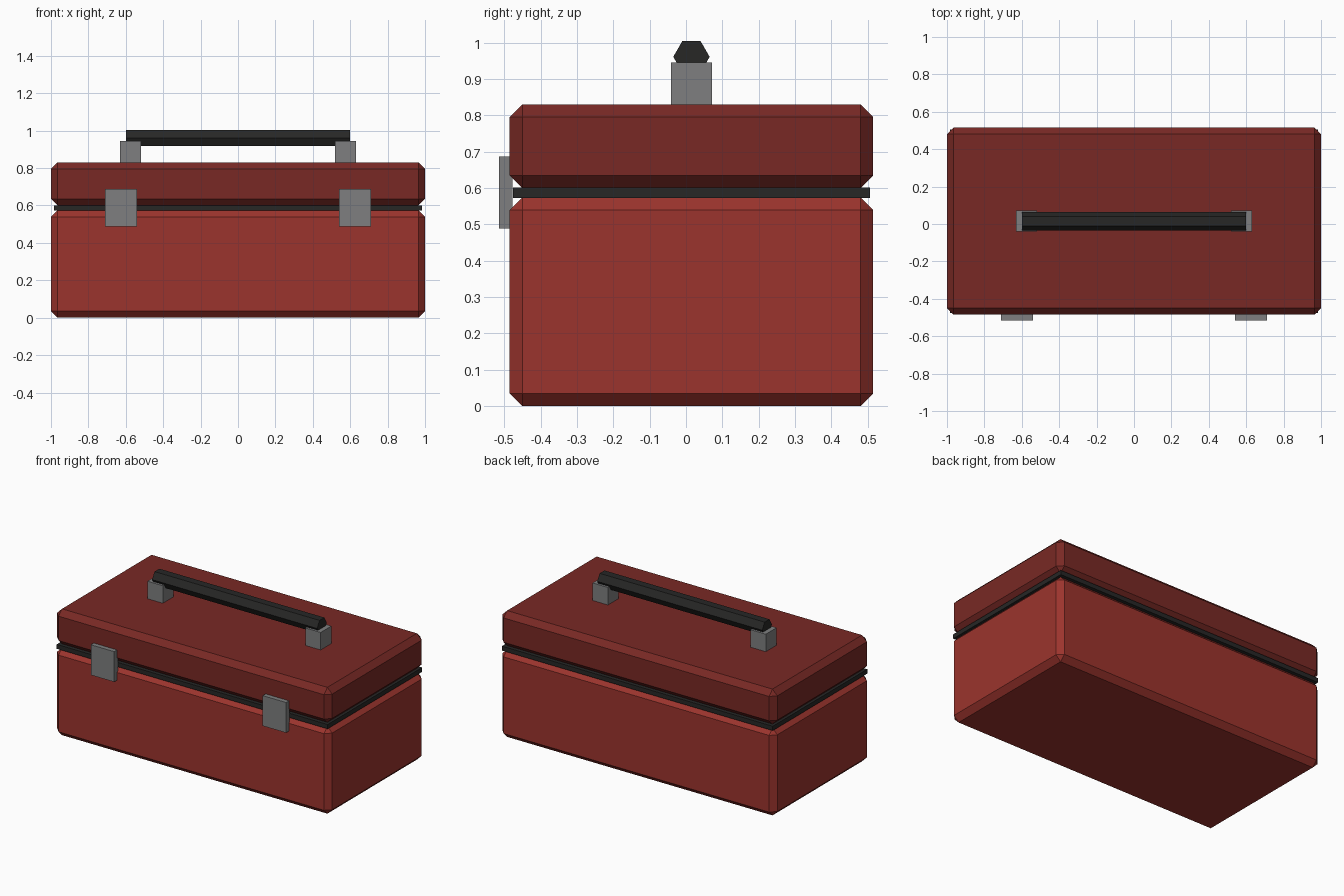
import bpy
import math

if "Cube" in bpy.data.objects:
    bpy.data.objects.remove(bpy.data.objects["Cube"])

CY = 0.015  # depth centre of the case


def material(name, rgb):
    m = bpy.data.materials.new(name)
    m.diffuse_color = (*rgb, 1)
    m.use_nodes = True
    m.node_tree.nodes["Principled BSDF"].inputs["Base Color"].default_value = m.diffuse_color
    return m


RED = material("red_paint", (0.33, 0.034, 0.026))
DARK_RED = material("dark_red_paint", (0.19, 0.022, 0.018))
BLACK = material("black_rubber", (0.02, 0.02, 0.019))
STEEL = material("steel", (0.21, 0.212, 0.215))


def box(name, x, y, z, mat, chamfer=0):
    """Box from (min, max) ranges, optionally with flat chamfered edges."""
    bpy.ops.mesh.primitive_cube_add(size=1, location=[sum(r) / 2 for r in (x, y, z)])
    o = bpy.context.object
    o.name = name
    o.scale = [r[1] - r[0] for r in (x, y, z)]
    bpy.ops.object.transform_apply(location=False, rotation=False, scale=True)
    o.data.materials.append(mat)
    if chamfer:
        b = o.modifiers.new("chamfer", 'BEVEL')
        b.width = chamfer
        b.segments = 1
    return o


# Case body, seal and lid
box("case_body", (-1, 1), (CY - 0.5, CY + 0.5), (0, 0.574), RED, 0.035)
box("seal_band", (-0.985, 0.985), (CY - 0.491, CY + 0.491), (0.572, 0.601), BLACK)
box("lid", (-1, 1), (CY - 0.5, CY + 0.5), (0.6, 0.83), DARK_RED, 0.035)

# Latches and handle brackets, one per side
for side, s in (("left", -1), ("right", 1)):
    box(side + "_latch", sorted((s * 0.54, s * 0.71)), (-0.515, -0.477), (0.488, 0.687), STEEL)
    box(side + "_handle_bracket", sorted((s * 0.518, s * 0.63)),
        (CY - 0.056, CY + 0.056), (0.829, 0.945), STEEL)

# Six-sided handle bar, flat side up
bpy.ops.mesh.primitive_cylinder_add(vertices=6, radius=0.05, depth=1.2,
                                    location=(0, CY, 0.961), rotation=(0, math.pi / 2, 0))
bar = bpy.context.object
bar.name = "handle_bar"
bpy.ops.object.transform_apply(location=False, rotation=True, scale=False)
# Turn so that two corners point along y
corner = max(bar.data.vertices, key=lambda v: v.co.y).co
if abs(corner.z) > 0.01:
    bar.rotation_euler.x = math.pi / 6
bar.data.materials.append(BLACK)
